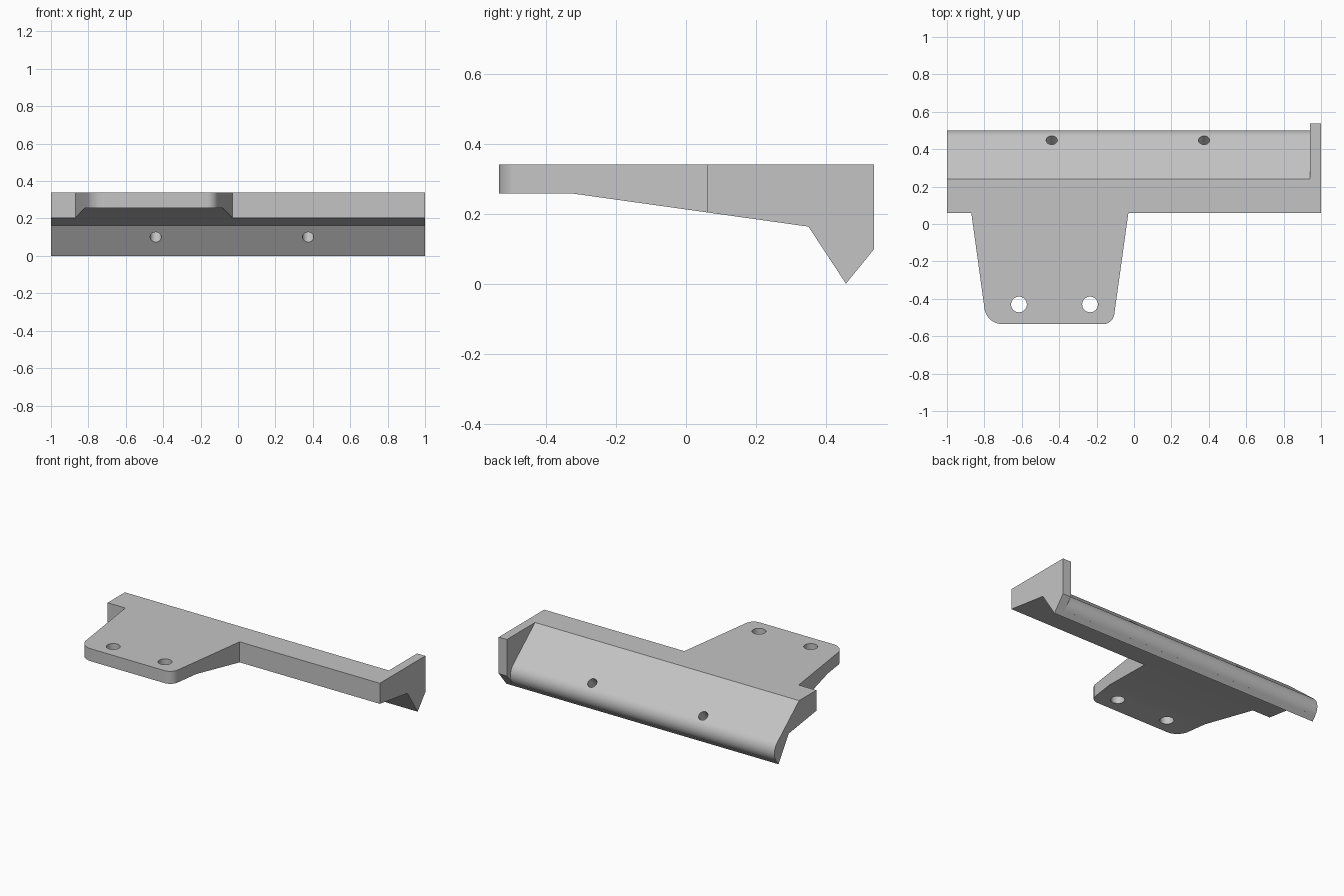
import bpy, bmesh, math
from mathutils import Vector

cube = bpy.data.objects.get("Cube")
if cube:
    bpy.data.objects.remove(cube, do_unlink=True)

grey = bpy.data.materials.new("plain grey")
grey.use_nodes = True
colour = (0.55, 0.55, 0.55, 1)
grey.diffuse_color = colour
grey.node_tree.nodes["Principled BSDF"].inputs["Base Color"].default_value = colour


def prism(name, outline, place, low, high):
    """Extrude a 2D outline between two levels; place maps (a, b, level) to xyz."""
    bm = bmesh.new()
    face = bm.faces.new([bm.verts.new(place(a, b, low)) for a, b in outline])
    moved = bmesh.ops.extrude_face_region(bm, geom=[face])["geom"]
    shift = Vector(place(0, 0, high)) - Vector(place(0, 0, low))
    bmesh.ops.translate(bm, vec=shift, verts=[v for v in moved if isinstance(v, bmesh.types.BMVert)])
    bmesh.ops.recalc_face_normals(bm, faces=bm.faces)
    mesh = bpy.data.meshes.new(name)
    bm.to_mesh(mesh)
    bm.free()
    mesh.materials.append(grey)
    obj = bpy.data.objects.new(name, mesh)
    bpy.context.collection.objects.link(obj)
    return obj


def arc(cx, cy, r, start, end, n=12):
    angles = [math.radians(start + (end - start) * i / n) for i in range(n + 1)]
    return [(cx + r * math.cos(t), cy + r * math.sin(t)) for t in angles]


def combine(target, tool, operation):
    mod = target.modifiers.new(operation, 'BOOLEAN')
    mod.object, mod.operation, mod.solver = tool, operation, 'EXACT'
    bpy.context.view_layer.objects.active = target
    bpy.ops.object.modifier_apply(modifier=mod.name)
    bpy.data.objects.remove(tool, do_unlink=True)


def side(y, z, x):
    return (x, y, z)


def plan(x, y, z):
    return (x, y, z)


# Side section shared by the bar, end wall and mounting tab
section = [(-.535, .34), (-.535, .257), (-.32, .257), (.35, .163),
           (.457, 0), (.537, .098), (.537, .34)]
bracket = prism("bracket", section, side, -1, 1)

# Plan shape: long bar with a tapered, round-cornered tab
tab = [(-1, .6), (-1, .06), (-.87, .06)]
tab += arc(-.705, -.44, .095, 188, 270) + arc(-.165, -.475, .06, 270, 352)
tab += [(-.03, .06), (1, .06), (1, .6)]
combine(bracket, prism("plan_shape", tab, plan, -.2, .6), 'INTERSECT')

# Sloped rear face with a rounded lower edge, stopping at the end wall
down = Vector((math.cos(math.radians(-40)), math.sin(math.radians(-40))))
up = Vector((-down.y, down.x))
crest, corner, r = Vector((.24, .34)), Vector((.535, .0955)), .085
centre = corner - r * (down + up)
slope = [tuple(crest - .15 * down)] + arc(centre.x, centre.y, r, 50, -40, 20)
slope += [tuple(centre + down * (r + .01)), (.8, 0), (.8, .6)]
combine(bracket, prism("slope_cutter", slope, side, -1.1, .94), 'DIFFERENCE')


def drill(centre, radius, axis):
    bpy.ops.mesh.primitive_cylinder_add(vertices=40, radius=radius, depth=.5, location=centre)
    drill_bit = bpy.context.object
    drill_bit.rotation_euler = Vector(axis).to_track_quat('Z', 'Y').to_euler()
    drill_bit.data.materials.append(grey)
    bpy.context.view_layer.update()
    combine(bracket, drill_bit, 'DIFFERENCE')


# Tab holes, then holes square to the sloped face
for x in (-.615, -.235):
    drill((x, -.43, .3), .042, (0, 0, 1))
for x in (-.44, .375):
    drill((x, .42, .135), .03, (0, up.x, up.y))

bpy.ops.object.select_all(action='DESELECT')
bracket.select_set(True)
bpy.context.view_layer.objects.active = bracket
bpy.ops.object.shade_smooth_by_angle(angle=math.radians(25))
